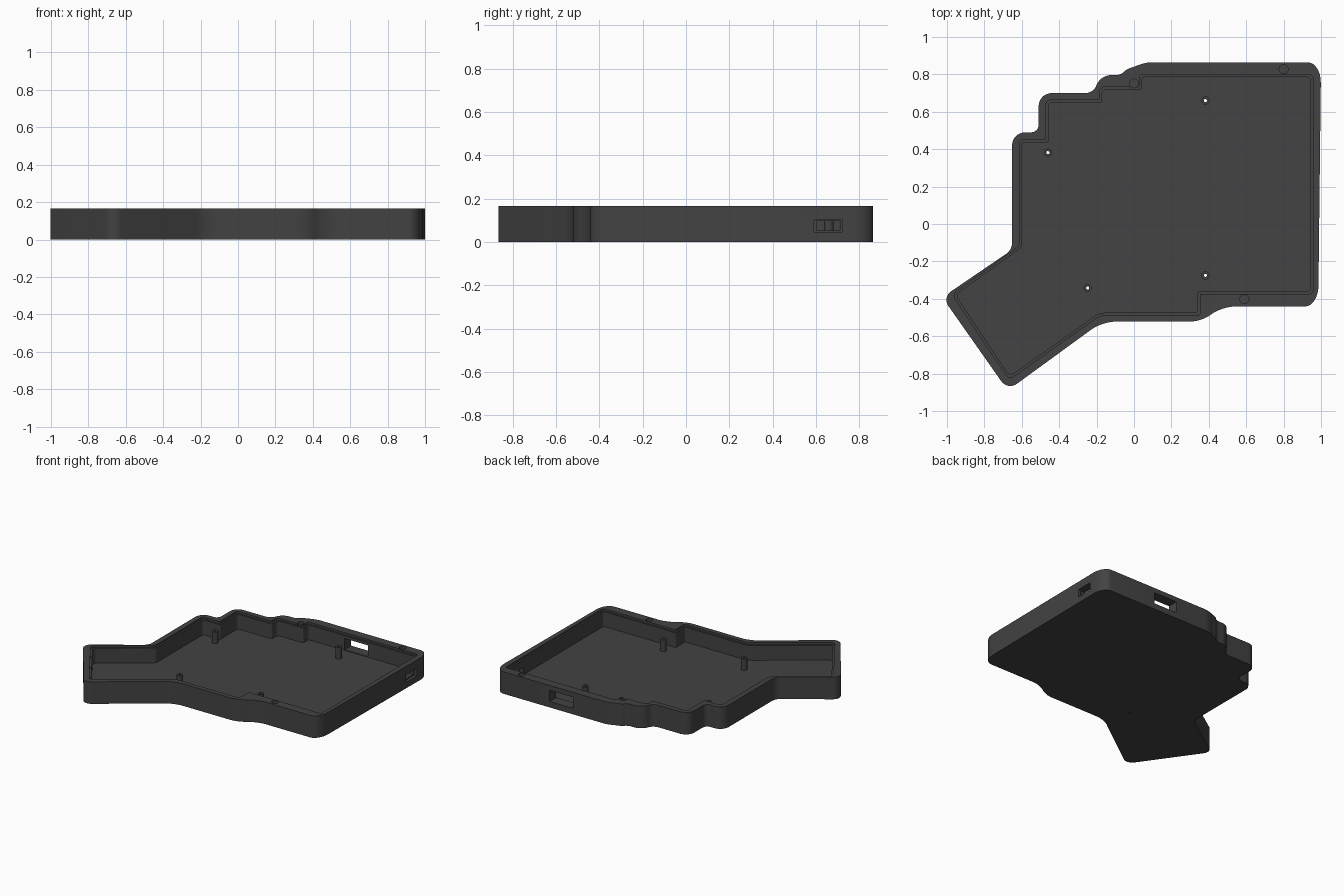
import bpy, bmesh, math
from mathutils import Vector

if "Cube" in bpy.data.objects:
    bpy.data.objects.remove(bpy.data.objects["Cube"])

TOP, LEDGE, FLOOR = 0.167, 0.152, 0.04

mat = bpy.data.materials.new("dark grey plastic")
mat.diffuse_color = (0.056, 0.056, 0.056, 1)
mat.use_nodes = True
mat.node_tree.nodes["Principled BSDF"].inputs["Base Color"].default_value = mat.diffuse_color


def rounded(corners, steps=8):
    """Outline with each corner (x, y, a[, b]) rounded over lengths a and b."""
    pts = []
    n = len(corners)
    for i, c in enumerate(corners):
        p = Vector(c[:2])
        a, b = c[2], c[-1] if len(c) > 3 else c[2]
        if a == 0:
            pts.append(p)
            continue
        u = (Vector(corners[i - 1][:2]) - p).normalized() * a
        v = (Vector(corners[(i + 1) % n][:2]) - p).normalized() * b
        for k in range(steps + 1):
            t = math.pi / 2 * k / steps
            pts.append(p + u * (1 - math.sin(t)) + v * (1 - math.cos(t)))
    return pts


def inset(corners, d):
    """Move every edge of a counter-clockwise corner list inward by d."""
    out = []
    n = len(corners)
    for i, c in enumerate(corners):
        p = Vector(c[:2])
        e1 = (p - Vector(corners[i - 1][:2])).normalized()
        e2 = (Vector(corners[(i + 1) % n][:2]) - p).normalized()
        n1, n2 = Vector((-e1.y, e1.x)), Vector((-e2.y, e2.x))
        q = p + (n1 + n2) * (d / (1 + n1.dot(n2)))
        out.append((q.x, q.y, c[2]))
    return out


def prism(name, pts, z0, z1):
    bm = bmesh.new()
    face = bm.faces.new([bm.verts.new((p[0], p[1], z0)) for p in pts])
    ext = bmesh.ops.extrude_face_region(bm, geom=[face])
    tops = [g for g in ext["geom"] if isinstance(g, bmesh.types.BMVert)]
    bmesh.ops.translate(bm, verts=tops, vec=(0, 0, z1 - z0))
    bmesh.ops.recalc_face_normals(bm, faces=bm.faces)
    me = bpy.data.meshes.new(name)
    bm.to_mesh(me)
    bm.free()
    me.materials.append(mat)
    ob = bpy.data.objects.new(name, me)
    bpy.context.collection.objects.link(ob)
    return ob


def circle(x, y, r, n=20):
    return [(x + r * math.cos(2 * math.pi * k / n), y + r * math.sin(2 * math.pi * k / n)) for k in range(n)]


def rect(x0, x1, y0, y1):
    return [(x0, y0), (x1, y0), (x1, y1), (x0, y1)]


def cut(ob, cutter):
    cutter.hide_render = True
    bpy.context.view_layer.objects.active = ob
    mod = ob.modifiers.new("cut", "BOOLEAN")
    mod.operation, mod.solver, mod.object = "DIFFERENCE", "EXACT", cutter
    bpy.ops.object.modifier_apply(modifier=mod.name)
    bpy.data.objects.remove(cutter)


def smooth(ob):
    bpy.ops.object.select_all(action="DESELECT")
    ob.select_set(True)
    bpy.context.view_layer.objects.active = ob
    bpy.ops.object.shade_smooth_by_angle(angle=math.radians(30))


# Outer wall outline, counter-clockwise
outer = [
    (-0.675, -0.89, 0.06), (-0.17, -0.522, 0.07), (0.36, -0.522, 0.06), (0.47, -0.441, 0.07),
    (0.985, -0.441, 0.07, 0.11), (1.0, 0.864, 0.11, 0.07),
    (0.04, 0.864, 0.05), (0.00, 0.838, 0.02), (-0.035, 0.832, 0.02), (-0.07, 0.796, 0.025),
    (-0.185, 0.796, 0.06), (-0.213, 0.70, 0.045),
    (-0.51, 0.70, 0.07), (-0.51, 0.49, 0.04),
    (-0.652, 0.49, 0.07), (-0.652, -0.138, 0.035), (-1.025, -0.392, 0.055),
]
# Pocket outline, counter-clockwise
inner = [
    (-0.667, -0.832, 0.03), (-0.18, -0.487, 0.03), (0.352, -0.487, 0.01), (0.352, -0.373, 0.01),
    (0.957, -0.373, 0.02), (0.957, 0.798, 0.02), (0.03, 0.798, 0.015), (0.03, 0.733, 0.01),
    (-0.185, 0.733, 0.03), (-0.185, 0.662, 0.01), (-0.47, 0.662, 0.02), (-0.47, 0.45, 0.01),
    (-0.612, 0.45, 0.02), (-0.612, -0.118, 0.02), (-0.972, -0.377, 0.03),
]

# Tray with a pocket and a shallow ledge around its mouth
tray = prism("case_tray", rounded(outer), 0, TOP)
cut(tray, prism("ledge_cutter", rounded(inner, 5), LEDGE, 0.3))
cut(tray, prism("pocket_cutter", rounded(inset(inner, 0.013), 5), FLOOR, 0.3))

# Screw recesses in the rim
for x, y in [(0.80, 0.828), (0.0, 0.752), (0.59, -0.402)]:
    cut(tray, prism("recess_cutter", circle(x, y, 0.024), LEDGE - 0.012, 0.3))

# Cable port in the back wall
cut(tray, prism("port_cutter", rect(0.345, 0.54, 0.76, 0.9), 0.045, 0.13))
# Switch slot in the right wall: outer recess and through opening
cut(tray, prism("slot_recess_cutter", rect(0.975, 1.1, 0.592, 0.72), 0.045, 0.104))
cut(tray, prism("slot_cutter", rect(0.9, 1.1, 0.602, 0.71), 0.054, 0.096))

# Hollow posts, drilled through the floor
posts = [(0.382, 0.66), (-0.46, 0.382), (0.382, -0.275), (-0.248, -0.342)]
for x, y in posts:
    cut(tray, prism("drill_cutter", circle(x, y, 0.008, 12), -0.1, 0.2))
    post = prism("standoff_post", circle(x, y, 0.022), FLOOR - 0.002, 0.128)
    cut(post, prism("drill_cutter", circle(x, y, 0.008, 12), -0.1, 0.2))
    smooth(post)
smooth(tray)
